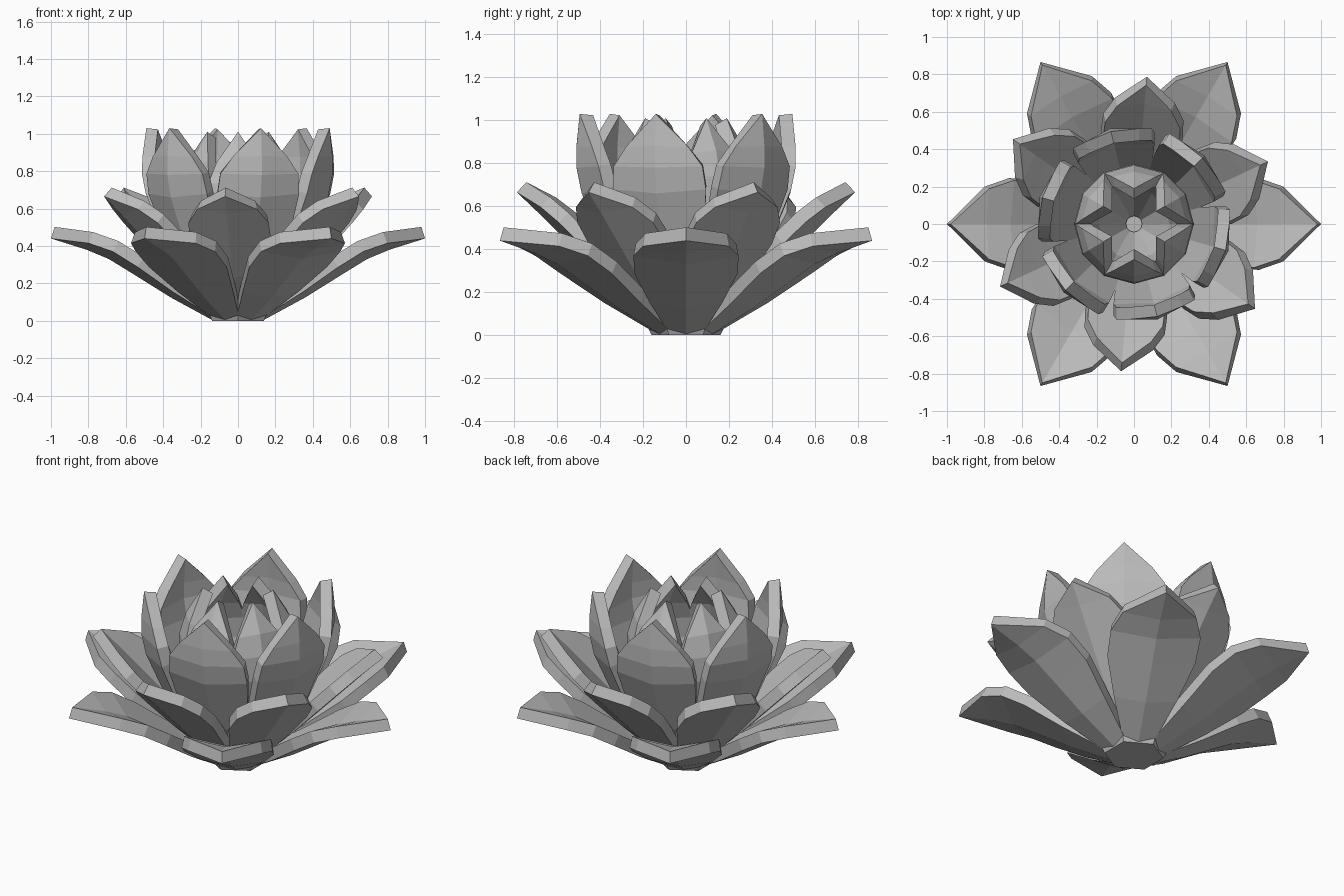
import bpy, bmesh
from math import cos, sin, radians, hypot

cube = bpy.data.objects.get("Cube")
if cube:
    bpy.data.objects.remove(cube)

GREY = (0.5, 0.5, 0.5, 1.0)
stone = bpy.data.materials.new("stone_grey")
stone.use_nodes = True
stone.diffuse_color = GREY
stone.node_tree.nodes["Principled BSDF"].inputs["Base Color"].default_value = GREY


def add_object(name, bm):
    mesh = bpy.data.meshes.new(name)
    bm.to_mesh(mesh)
    bm.free()
    mesh.materials.append(stone)
    obj = bpy.data.objects.new(name, mesh)
    bpy.context.collection.objects.link(obj)
    return obj


def petal(bm, rows, cup, angle):
    """Folded petal: rows of (radius, height, half width), last row is the tip."""
    ca, sa = cos(angle), sin(angle)
    widest = max(row[2] for row in rows)

    def vert(r, w, z):
        return bm.verts.new((r * ca - w * sa, r * sa + w * ca, z))

    grid = []
    for i, (r, z, w) in enumerate(rows):
        before, after = rows[max(i - 1, 0)], rows[min(i + 1, len(rows) - 1)]
        dr, dz = after[0] - before[0], after[1] - before[1]
        lift = cup * w / widest / hypot(dr, dz)
        if w == 0:
            grid.append([vert(r, 0, z)])
        else:
            sr, sz = r - dz * lift, z + dr * lift
            grid.append([vert(sr, -w, sz), vert(r, 0, z), vert(sr, w, sz)])
    for low, high in zip(grid, grid[1:]):
        for j in range(2):
            if len(high) == 1:
                bm.faces.new((low[j], low[j + 1], high[0]))
            else:
                bm.faces.new((low[j], low[j + 1], high[j + 1], high[j]))


def petal_ring(name, rows, cup, start):
    bm = bmesh.new()
    for k in range(6):
        petal(bm, rows, cup, radians(start + 60 * k))
    obj = add_object(name, bm)
    solid = obj.modifiers.new("thickness", 'SOLIDIFY')
    solid.thickness = 0.065
    solid.offset = -1


# Spreading outer petals
petal_ring("outer_petals", [
    (0.13, 0.0, 0.08), (0.36, 0.125, 0.17), (0.56, 0.25, 0.24),
    (0.69, 0.33, 0.245), (0.81, 0.38, 0.2), (1.0, 0.44, 0)], 0.045, 0)

# Raised second ring
petal_ring("second_petals", [
    (0.12, 0.02, 0.08), (0.35, 0.23, 0.17), (0.51, 0.39, 0.22),
    (0.61, 0.49, 0.215), (0.69, 0.57, 0.16), (0.79, 0.665, 0)], 0.05, 25)

# Upright third ring
petal_ring("third_petals", [
    (0.11, 0.04, 0.08), (0.36, 0.33, 0.18), (0.5, 0.66, 0.225),
    (0.525, 0.78, 0.215), (0.525, 0.88, 0.15), (0.51, 1.03, 0)], 0.055, -16)

# Inner petals closing over the heart
petal_ring("inner_petals", [
    (0.1, 0.05, 0.07), (0.25, 0.32, 0.13), (0.32, 0.6, 0.165),
    (0.315, 0.74, 0.16), (0.28, 0.86, 0.115), (0.19, 1.01, 0)], 0.045, 30)

# Hexagonal base
bm = bmesh.new()
bmesh.ops.create_cone(bm, cap_ends=True, segments=6,
                      radius1=0.16, radius2=0.19, depth=0.06)
bmesh.ops.translate(bm, vec=(0, 0, 0.03), verts=bm.verts)
add_object("flower_base", bm)
